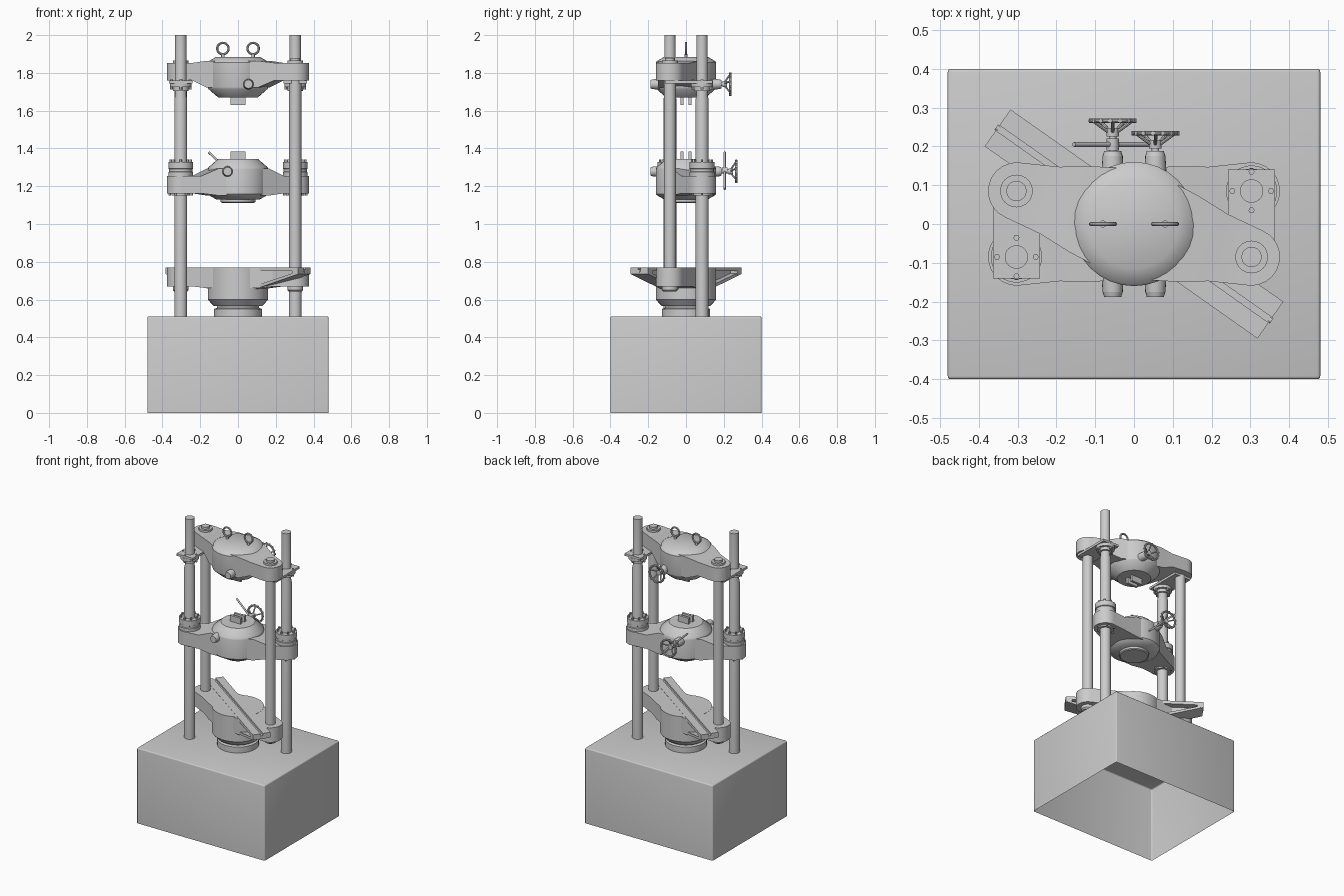
import bpy, bmesh
from math import sin, cos, pi, atan2, hypot, sqrt
from mathutils import Vector, Matrix

if "Cube" in bpy.data.objects:
    bpy.data.objects.remove(bpy.data.objects["Cube"])

I4 = Matrix.Identity(4)
FLIP = Matrix.Translation((0, 0, 3.015)) @ Matrix.Rotation(pi, 4, 'X')   # middle head = upper head turned over


def finish(name, bm, mat=I4):
    bmesh.ops.transform(bm, matrix=mat, verts=bm.verts)
    bmesh.ops.recalc_face_normals(bm, faces=bm.faces)
    me = bpy.data.meshes.new(name)
    bm.to_mesh(me)
    bm.free()
    ob = bpy.data.objects.new(name, me)
    bpy.context.collection.objects.link(ob)
    return ob


def loft(name, rings, mat=I4, caps=True):
    bm = bmesh.new()
    vs = [[bm.verts.new(p) for p in r] for r in rings]
    n = len(rings[0])
    for a, b in zip(vs, vs[1:]):
        for i in range(n):
            bm.faces.new((a[i], a[(i + 1) % n], b[(i + 1) % n], b[i]))
    if caps:
        bm.faces.new(vs[0])
        bm.faces.new(vs[-1])
    return finish(name, bm, mat)


def lathe(name, prof, x=0, y=0, mat=I4, seg=32):
    return loft(name, [[(x + r * cos(2 * pi * i / seg), y + r * sin(2 * pi * i / seg), z)
                        for i in range(seg)] for r, z in prof], mat)


def rod(name, p, q, r, r2=None, seg=16, mat=I4):
    p, q = Vector(p), Vector(q)
    d = q - p
    m = Matrix.Translation(p) @ d.to_track_quat('Z', 'Y').to_matrix().to_4x4()
    return lathe(name, [(r, 0), (r if r2 is None else r2, d.length)], mat=mat @ m, seg=seg)


def prism(name, pts, width, mat=I4, off=0):
    return loft(name, [[(s, off + k * width / 2, z) for s, z in pts] for k in (-1, 1)], mat)


def box(name, x0, x1, y0, y1, z0, z1, mat=I4):
    return prism(name, [(x0, z0), (x1, z0), (x1, z1), (x0, z1)], y1 - y0, mat, (y0 + y1) / 2)


def torus(name, loc, R, r):
    bpy.ops.mesh.primitive_torus_add(location=loc, rotation=(pi / 2, 0, 0), major_radius=R,
                                     minor_radius=r, major_segments=32, minor_segments=10)
    bpy.context.object.name = name


def arm(name, tip, inner, outer, mat=I4):
    """Tapered arm with a round end; inner/outer are (z low, z high)."""
    L, r = hypot(*tip), 0.073
    secs = [(0.0, 0.145, *inner), (0.14, 0.115, *inner), (0.225, 0.09, *outer), (L + 0.01, r, *outer)]
    secs += [(L + r * sin(a), r * cos(a) + 0.0005, *outer) for a in [pi / 2 * k / 8 for k in range(2, 9)]]
    rot = Matrix.Rotation(atan2(tip[1], tip[0]), 4, 'Z')
    return loft(name, [[(s, -w, lo), (s, w, lo), (s, w, hi), (s, -w, hi)] for s, w, lo, hi in secs], mat @ rot)


def bolts(name, x, y, z0, z1, R, n, r=0.008):
    for i in range(n):
        a = 2 * pi * i / n
        bx, by = x + R * cos(a), y + R * sin(a)
        rod(name, (bx, by, z0), (bx, by, z1), r, seg=6)


def handwheel(name, x, y, z):
    torus(name + "_rim", (x, y, z), 0.054, 0.006)
    for i in range(5):
        a = 2 * pi * i / 5 + 0.3
        rod(name + "_spoke", (x + 0.01 * cos(a), y - 0.03, z + 0.01 * sin(a)),
            (x + 0.053 * cos(a), y, z + 0.053 * sin(a)), 0.0045, seg=8)
    for i in range(15):
        a = 2 * pi * i / 15
        rod(name + "_grip", (x + 0.052 * cos(a), y, z + 0.052 * sin(a)),
            (x + 0.062 * cos(a), y, z + 0.062 * sin(a)), 0.006, seg=6)
    rod(name + "_hub", (x, y - 0.04, z), (x, y - 0.018, z), 0.016)
    rod(name + "_stem", (x, 0.18, z), (x, y - 0.03, z), 0.01)


SHORT = [(-0.303, 0.085), (0.303, -0.085)]   # columns carrying the upper head
TALL = [(-0.303, -0.085), (0.303, 0.085)]    # screw columns fixed in the base

# hollow base cabinet, open below
bm = bmesh.new()
bmesh.ops.create_cube(bm, size=1, matrix=Matrix.Translation((0, 0, 0.255)) @ Matrix.Diagonal((0.96, 0.80, 0.51, 1)))
bmesh.ops.delete(bm, geom=[f for f in bm.faces if f.normal.z < -0.5], context='FACES_ONLY')
bmesh.ops.bevel(bm, geom=[e for e in bm.edges if len(e.link_faces) == 2], offset=0.008, segments=3,
                affect='EDGES', profile=0.5)
finish("base_cabinet", bm)

# columns
for x, y in TALL:
    lathe("tall_column", [(0.034, 0.50), (0.034, 1.66), (0.03, 1.68), (0.03, 2.0)], x, y, seg=24)
for x, y in SHORT:
    lathe("short_column", [(0.032, 0.66), (0.032, 1.77)], x, y, seg=24)
    lathe("column_foot_nut", [(0.034, 0.642), (0.042, 0.65), (0.042, 0.68)], x, y)
    lathe("column_cap", [(0.042, 1.85), (0.042, 1.866), (0.026, 1.866), (0.026, 1.88)], x, y)

# upper and middle gripping heads share one shape
for tag, m, k in (("upper", I4, 1), ("middle", FLIP, -1)):
    lathe(tag + "_head_body", [(0.105, 1.67), (0.157, 1.715), (0.16, 1.725), (0.16, 1.855), (0.155, 1.862),
                               (0.115, 1.885)], mat=m)
    for tip in SHORT:
        arm(tag + "_head_arm", tip, (1.722, 1.864), (1.76, 1.853), m)
    for y in (-0.02, 0.02):
        prism(tag + "_grip_jaw", [(-0.04, 1.68), (0.04, 1.68), (0.04, 1.63), (-0.04, 1.63)], 0.016, m, y)
    xs, zs = (0.055, 1.74) if k > 0 else (-0.055, 1.278)
    for s in (-1, 1):
        rod(tag + "_side_boss", (xs, s * 0.13, zs), (xs, s * 0.175, zs), 0.029, 0.026, 20)
        rod(tag + "_side_boss_cap", (xs, s * 0.175, zs), (xs, s * 0.188, zs), 0.026, 0.022, 20)
    handwheel(tag + "_handwheel", xs, 0.234 if k > 0 else 0.266, zs)

# lifting eyes on the upper head
for x in (-0.08, 0.08):
    torus("lifting_eye", (x, 0, 1.929), 0.03, 0.006)
    rod("lifting_eye_stem", (x, 0, 1.88), (x, 0, 1.90), 0.009)

# guide plates and collars where the tall columns pass the upper head
for x, y in TALL:
    s = 1 if y > 0 else -1
    a, b = sorted((s * 0.14, -s * 0.11))
    box("guide_plate", x - 0.061, x + 0.061, a, b, 1.745, 1.76)
    lathe("guide_collar", [(0.042, 1.705), (0.042, 1.725), (0.058, 1.725), (0.058, 1.745)], x, y)
    bolts("guide_bolt", x, y, 1.712, 1.764, 0.05, 4)
    # drive nuts on the middle head
    lathe("drive_nut", [(0.066, 1.25), (0.066, 1.275), (0.061, 1.278), (0.061, 1.29), (0.066, 1.293),
                        (0.066, 1.328)], x, y)
    bolts("drive_nut_bolt", x, y, 1.326, 1.342, 0.053, 8, 0.007)
    lathe("nut_retainer", [(0.05, 1.152), (0.05, 1.165)], x, y)
    bolts("retainer_bolt", x, y, 1.15, 1.165, 0.058, 6, 0.006)

# middle head lower disc and clamp lever
lathe("middle_bottom_disc", [(0.085, 1.112), (0.092, 1.117), (0.092, 1.135)])
rod("clamp_lever", (-0.155, 0.205, 1.38), (0.05, 0.205, 1.185), 0.006, seg=12)
rod("clamp_lever_hub", (-0.055, 0.19, 1.283), (-0.055, 0.22, 1.283), 0.016)

# lower bending table: piston, body, arms and diagonal wings
rot = Matrix.Rotation(atan2(-0.248, 0.352), 4, 'Z')
lathe("piston", [(0.128, 0.505), (0.128, 0.55), (0.112, 0.555), (0.112, 0.575)])
table = [lathe("table_body", [(0.128, 0.565), (0.16, 0.60), (0.16, 0.77)])]
for tip in SHORT:
    table.append(arm("table_arm", tip, (0.66, 0.769), (0.67, 0.769)))
table.append(box("table_top_plate", -0.43, 0.43, -0.058, 0.058, 0.75, 0.771, rot))
for s in (-1, 1):
    prism("wing_web", [(s * 0.42, 0.753), (s * 0.42, 0.74), (s * 0.1, 0.655), (s * 0.1, 0.753)], 0.03, rot)
    prism("wing_flange", [(s * 0.43, 0.735), (s * 0.43, 0.75), (s * 0.12, 0.665), (s * 0.12, 0.647)], 0.112, rot)
    prism("wing_end_block", [(s * 0.43, 0.735), (s * 0.43, 0.755), (s * 0.39, 0.755), (s * 0.39, 0.727)], 0.115, rot)
    rod("wing_end_pin", (s * 0.425, 0, 0.752), (s * 0.434, 0, 0.752), 0.008, mat=rot)

# groove along the table top
cutter = box("groove_cutter", -0.5, 0.5, -0.008, 0.008, 0.758, 0.80, rot)
cutter.hide_render = True
for ob in table:
    md = ob.modifiers.new("groove", 'BOOLEAN')
    md.operation, md.object, md.solver = 'DIFFERENCE', cutter, 'EXACT'
    bpy.context.view_layer.objects.active = ob
    bpy.ops.object.modifier_apply(modifier=md.name)
bpy.data.objects.remove(cutter)

# smooth shading with sharp edges kept
bpy.ops.object.select_all(action='SELECT')
bpy.context.view_layer.objects.active = bpy.data.objects["base_cabinet"]
bpy.ops.object.shade_smooth_by_angle(angle=0.6)
